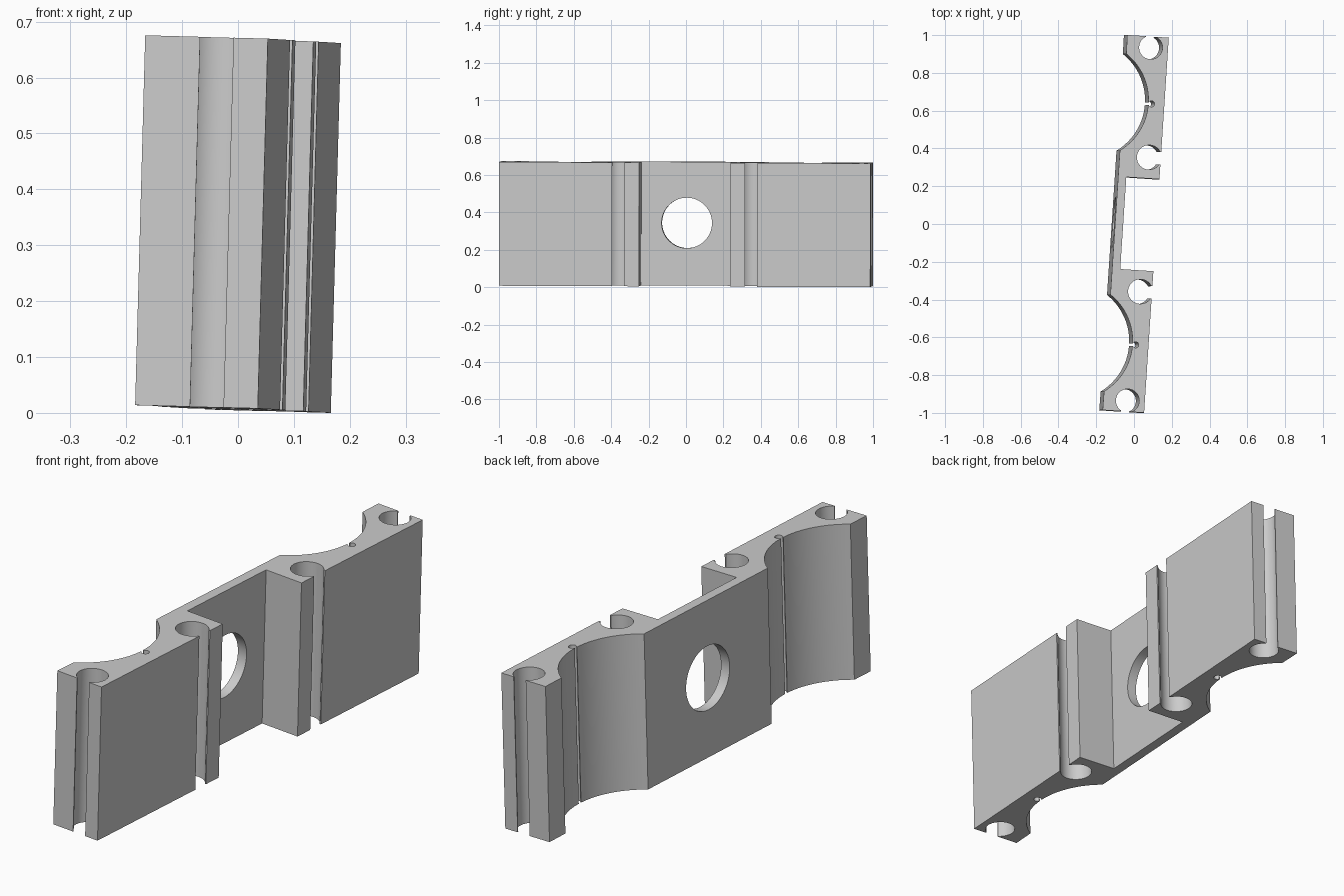
import bpy, bmesh
from math import sin, cos, asin, pi, radians
from mathutils import Matrix

if "Cube" in bpy.data.objects:
    bpy.data.objects.remove(bpy.data.objects["Cube"])

H = 0.662          # extrusion height
U0, U1 = -0.111, 0.109   # back and front planes
END = 0.995        # half length


def arc(cu, cv, r, a0, a1, n):
    return [(cu + r * cos(a0 + (a1 - a0) * i / n), cv + r * sin(a0 + (a1 - a0) * i / n))
            for i in range(n + 1)]


def round_slot(cu, cv, r, half_gap, facing, n=40):
    """Round channel whose mouth points along the angle 'facing'."""
    a = asin(half_gap / r)
    return arc(cu, cv, r, facing - a, facing + a - 2 * pi, n)


# Half profile: recess, front channel, end channel, cove with small keyhole
cove_u, cove_v, cove_r = -0.288, 0.639, 0.3118
a_edge, a_gap = asin(0.256 / cove_r), 0.007 / cove_r
half = [(-0.067, 0.244), (U1, 0.244), (U1, 0.323)]
half += round_slot(0.047, 0.356, 0.065, 0.033, 0)
half += [(U1, 0.389), (U1, END), (0.0475, END)]
half += round_slot(0.0175, 0.937, 0.062, 0.03, pi / 2)
half += [(-0.0125, END), (U0, END)]
half += arc(cove_u, cove_v, cove_r, a_edge, a_gap, 24)
half += round_slot(0.041, cove_v, 0.016, 0.007, pi, 16)
half += arc(cove_u, cove_v, cove_r, -a_gap, -a_edge, 24)
outline = half + [(u, -v) for u, v in reversed(half)]

# Extruded body
bm = bmesh.new()
face = bm.faces.new([bm.verts.new((u, v, -H / 2)) for u, v in outline])
ext = bmesh.ops.extrude_face_region(bm, geom=[face])
bmesh.ops.translate(bm, vec=(0, 0, H),
                    verts=[g for g in ext["geom"] if isinstance(g, bmesh.types.BMVert)])
bmesh.ops.recalc_face_normals(bm, faces=bm.faces)
mesh = bpy.data.meshes.new("channel_bracket")
bm.to_mesh(mesh)
bm.free()
body = bpy.data.objects.new("channel_bracket", mesh)
bpy.context.collection.objects.link(body)

# Round hole through the thin middle wall
bpy.ops.mesh.primitive_cylinder_add(vertices=64, radius=0.135, depth=0.3,
                                    location=(-0.09, 0, 0.004), rotation=(0, pi / 2, 0))
cutter = bpy.context.object
cutter.name = "hole_cutter"
cutter.hide_render = True
mod = body.modifiers.new("hole", "BOOLEAN")
mod.operation, mod.solver, mod.object = "DIFFERENCE", "EXACT", cutter
bpy.ops.object.select_all(action="DESELECT")
body.select_set(True)
bpy.context.view_layer.objects.active = body
bpy.ops.object.modifier_apply(modifier="hole")
bpy.data.objects.remove(cutter)

# Slight lean and turn, then centre and set on the ground
body.data.transform(Matrix.Rotation(radians(1.56), 4, "Y")
                    @ Matrix.Rotation(-0.0022, 4, "X")
                    @ Matrix.Rotation(radians(-3.77), 4, "Z"))
xs, ys, zs = zip(*[v.co for v in body.data.vertices])
body.data.transform(Matrix.Translation((-(min(xs) + max(xs)) / 2,
                                        -(min(ys) + max(ys)) / 2, -min(zs))))
bpy.ops.object.shade_smooth_by_angle(angle=radians(25))
